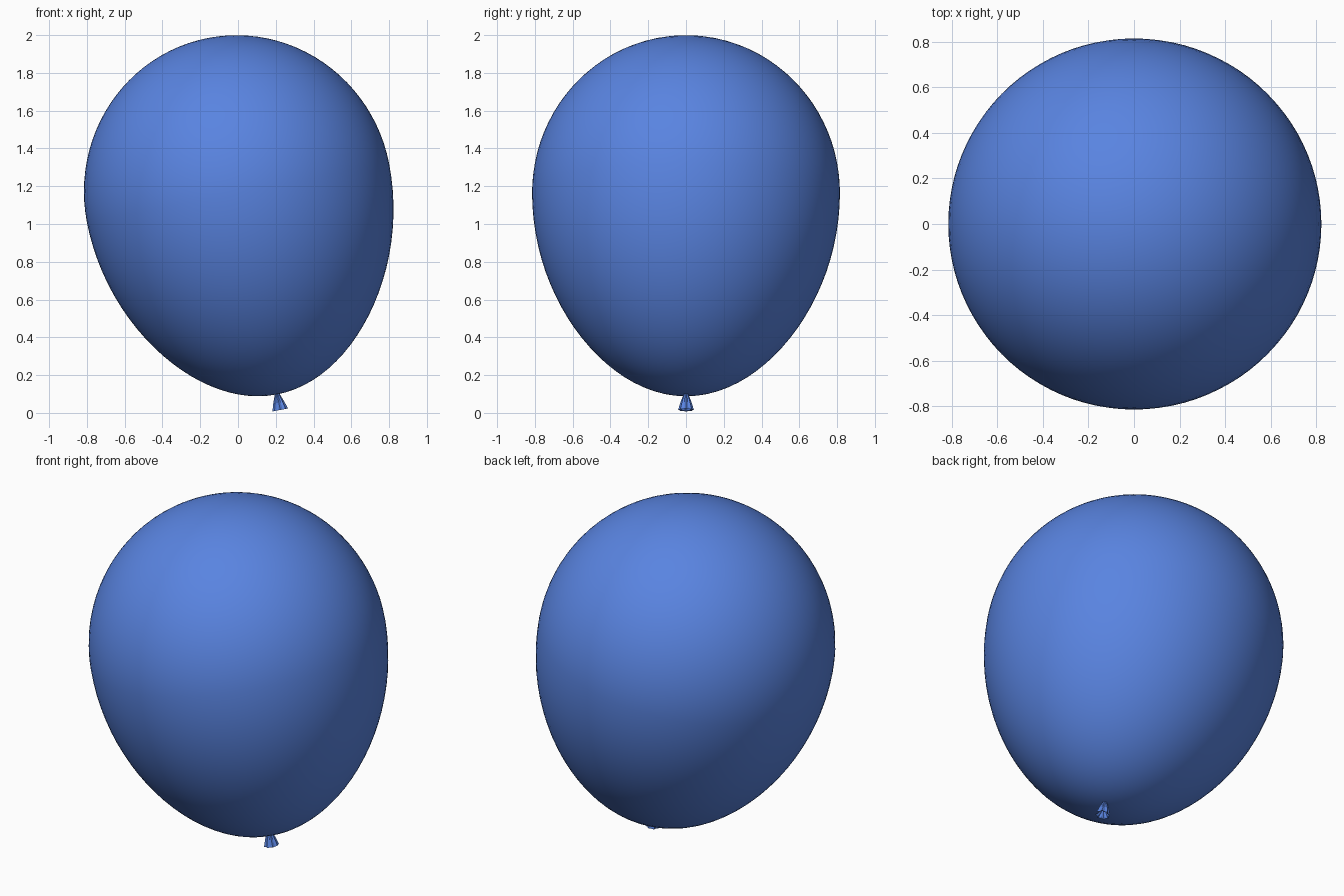
import bpy, bmesh
from math import sin, cos, pi, radians
from mathutils import Matrix

if "Cube" in bpy.data.objects:
    bpy.data.objects.remove(bpy.data.objects["Cube"])

TILT = Matrix.Translation((0, 0, 1.165)) @ Matrix.Rotation(radians(-11), 4, 'Y')
R, TOP, BOTTOM, TAPER = 0.815, 0.835, 1.087, 0.07

blue = bpy.data.materials.new("blue_rubber")
blue.diffuse_color = (0.1, 0.23, 0.75, 1)
blue.use_nodes = True
blue.node_tree.nodes["Principled BSDF"].inputs["Base Color"].default_value = blue.diffuse_color


def lathe(name, rings, n, ripple=None):
    """Skin rings of (radius, height, ripple) around the local z axis."""
    bm = bmesh.new()
    prev = None
    for r, z, amp in rings:
        if r == 0:
            ring = [bm.verts.new((0, 0, z))] * n
        else:
            ring = []
            for i in range(n):
                a = 2 * pi * i / n
                k = r * (1 + amp * (-1) ** i)
                ring.append(bm.verts.new((k * cos(a), k * sin(a), z)))
        if prev:
            for i in range(n):
                j = (i + 1) % n
                quad = [prev[i], prev[j], ring[j], ring[i]]
                bm.faces.new(list(dict.fromkeys(quad)))
        prev = ring
    bmesh.ops.recalc_face_normals(bm, faces=bm.faces)
    mesh = bpy.data.meshes.new(name)
    bm.to_mesh(mesh)
    bm.free()
    obj = bpy.data.objects.new(name, mesh)
    bpy.context.collection.objects.link(obj)
    mesh.materials.append(blue)
    obj.matrix_world = TILT
    return obj


# Balloon body: round crown, longer slightly tapered lower half
profile = []
STEPS = 48
for i in range(STEPS + 1):
    t = pi * i / STEPS
    c = cos(t)
    r = 0 if i in (0, STEPS) else R * sin(t)
    if c < 0:
        r *= 1 - TAPER * c * c
    profile.append((r, c * (TOP if c > 0 else BOTTOM), 0))
body = lathe("balloon_body", profile, 96)
for p in body.data.polygons:
    p.use_smooth = True

# Tied neck: pleated flare with a hollow underside
z0 = -BOTTOM
lathe("tied_neck", [(0, z0 + 0.015, 0), (0.012, z0, 0.1), (0.027, z0 - 0.045, 0.12),
                    (0.038, z0 - 0.084, 0.1), (0.03, z0 - 0.08, 0.1),
                    (0, z0 - 0.03, 0)], 16)
